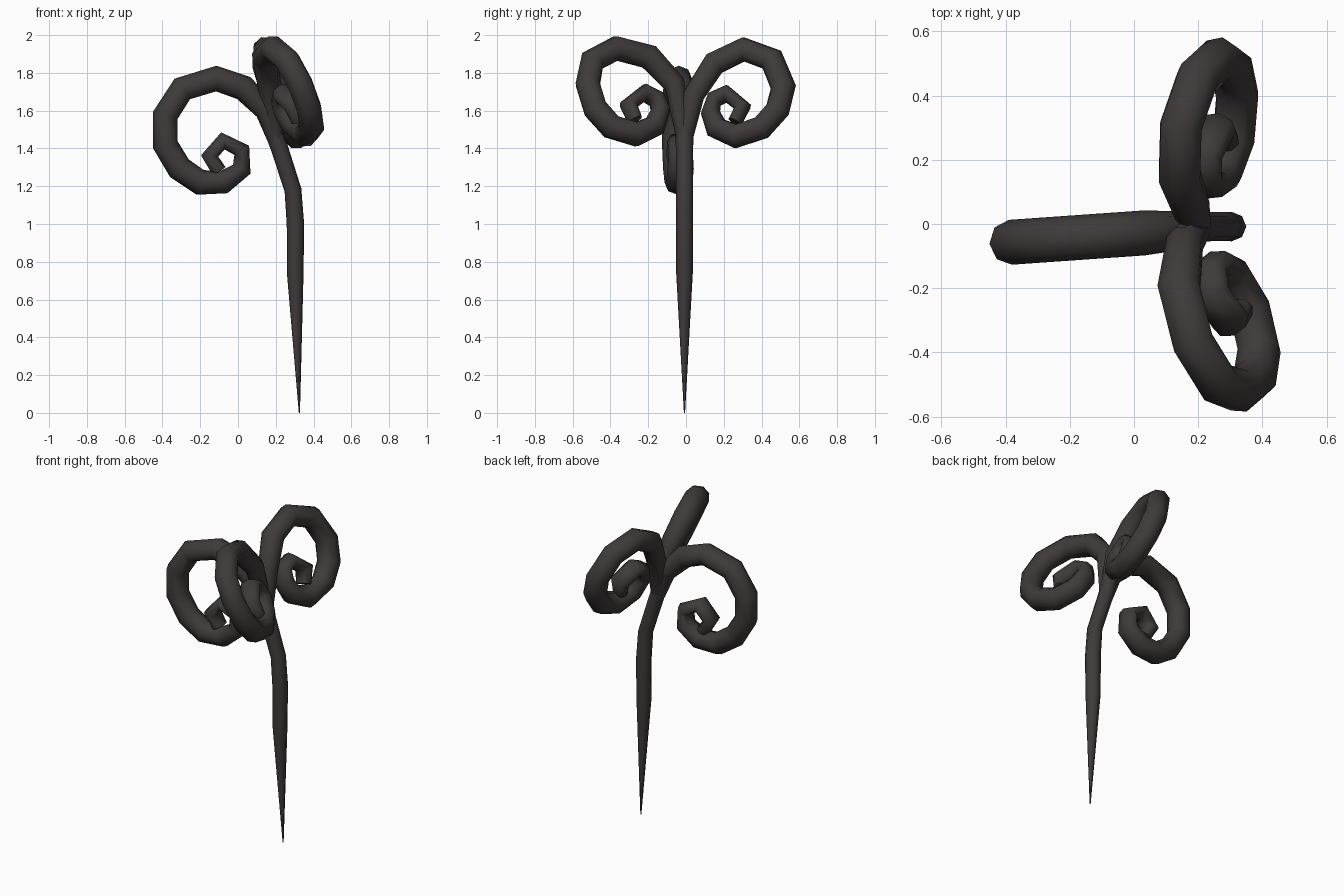
import bpy
import bmesh
import math
from mathutils import Vector

default_cube = bpy.data.objects.get("Cube")
if default_cube:
    bpy.data.objects.remove(default_cube, do_unlink=True)

SIDES = 8
FORK = Vector((0.2, -0.008, 1.45))

# Single dark material
colour = (0.05, 0.043, 0.042, 1)
dark = bpy.data.materials.new("dark_iron")
dark.use_nodes = True
dark.diffuse_color = colour
shader = next(n for n in dark.node_tree.nodes if n.type == "BSDF_PRINCIPLED")
shader.inputs["Base Color"].default_value = colour
shader.inputs["Roughness"].default_value = 0.8


def sweep(name, path, normal, widths, depths):
    """Sweep an oval section along a path lying in the plane of the normal."""
    normal = Vector(normal).normalized()
    bm = bmesh.new()
    rings = []
    last = len(path) - 1
    for i, point in enumerate(path):
        before = (point - path[max(i - 1, 0)]).normalized()
        after = (path[min(i + 1, last)] - point).normalized()
        across = (before + after).cross(normal).normalized()
        ring = []
        for k in range(SIDES):
            angle = math.tau * k / SIDES
            offset = (across * math.cos(angle) * widths[i]
                      + normal * math.sin(angle) * depths[i])
            ring.append(bm.verts.new(point + offset))
        rings.append(ring)
    for low, high in zip(rings, rings[1:]):
        for k in range(SIDES):
            j = (k + 1) % SIDES
            bm.faces.new((low[k], low[j], high[j], high[k]))
    bm.faces.new(rings[0])
    bm.faces.new(rings[-1])
    bmesh.ops.recalc_face_normals(bm, faces=bm.faces)
    for face in bm.faces:
        face.smooth = len(face.verts) == 4
    mesh = bpy.data.meshes.new(name)
    bm.to_mesh(mesh)
    bm.free()
    mesh.materials.append(dark)
    obj = bpy.data.objects.new(name, mesh)
    bpy.context.collection.objects.link(obj)
    return obj


# Tapered stem, pointed at the ground and bending over near the top
stem_line = [(0.325, 0), (0.303, 0.74), (0.304, 1), (0.291, 1.18),
             (0.22, 1.4), (0.15, 1.6)]
stem_width = [0.003, 0.044, 0.046, 0.045, 0.046, 0.05]
sweep("stem", [Vector((x, -0.008, z)) for x, z in stem_line],
      (0, 1, 0), stem_width, stem_width)

# Every curl shares one thickness: thick outer turn, flattened inner turn
curl_width = [0.045, 0.06] + [0.068] * 7 + [0.062, 0.052] + [0.046] * 3 + [0.04]
curl_depth = [0.045, 0.06] + [0.07] * 9 + [0.064] * 3 + [0.05]


def curl(name, outline, place, normal):
    path = [FORK] + [place(a, z) for a, z in outline]
    sweep(name, path, normal, curl_width, curl_depth)


# Right curl, nearly upright and facing the front
curl("right_curl",
     [(0.15, 1.6), (0.03, 1.72), (-0.115, 1.77), (-0.295, 1.715),
      (-0.385, 1.575), (-0.385, 1.42), (-0.31, 1.295), (-0.2, 1.22),
      (-0.075, 1.222), (0.02, 1.29), (0.02, 1.39), (-0.08, 1.44),
      (-0.15, 1.36), (-0.1, 1.28)],
     lambda x, z: Vector((x, 0.07 * x - 0.03, z)), (-0.07, 1, 0))


def leaning(base, slope, drop, side):
    """Map a side outline onto a plane that leans away from the stem."""
    def place(y, z):
        return Vector((base + slope * y - drop * z, side * y, z))
    return place, (1, -slope * side, drop)


# Back curl
curl("back_curl",
     [(0.04, 1.68), (0.15, 1.85), (0.305, 1.925), (0.455, 1.87),
      (0.515, 1.725), (0.485, 1.605), (0.4, 1.51), (0.265, 1.465),
      (0.16, 1.51), (0.13, 1.59), (0.15, 1.66), (0.215, 1.69),
      (0.3, 1.62), (0.26, 1.54)],
     *leaning(0.804, 0.21, 0.375, 1))

# Front curl
curl("front_curl",
     [(0.06, 1.74), (0.195, 1.885), (0.37, 1.93), (0.495, 1.865),
      (0.52, 1.74), (0.48, 1.61), (0.395, 1.515), (0.265, 1.475),
      (0.165, 1.52), (0.135, 1.6), (0.155, 1.66), (0.22, 1.695),
      (0.305, 1.63), (0.27, 1.55)],
     *leaning(0.959, 0.373, 0.473, -1))
